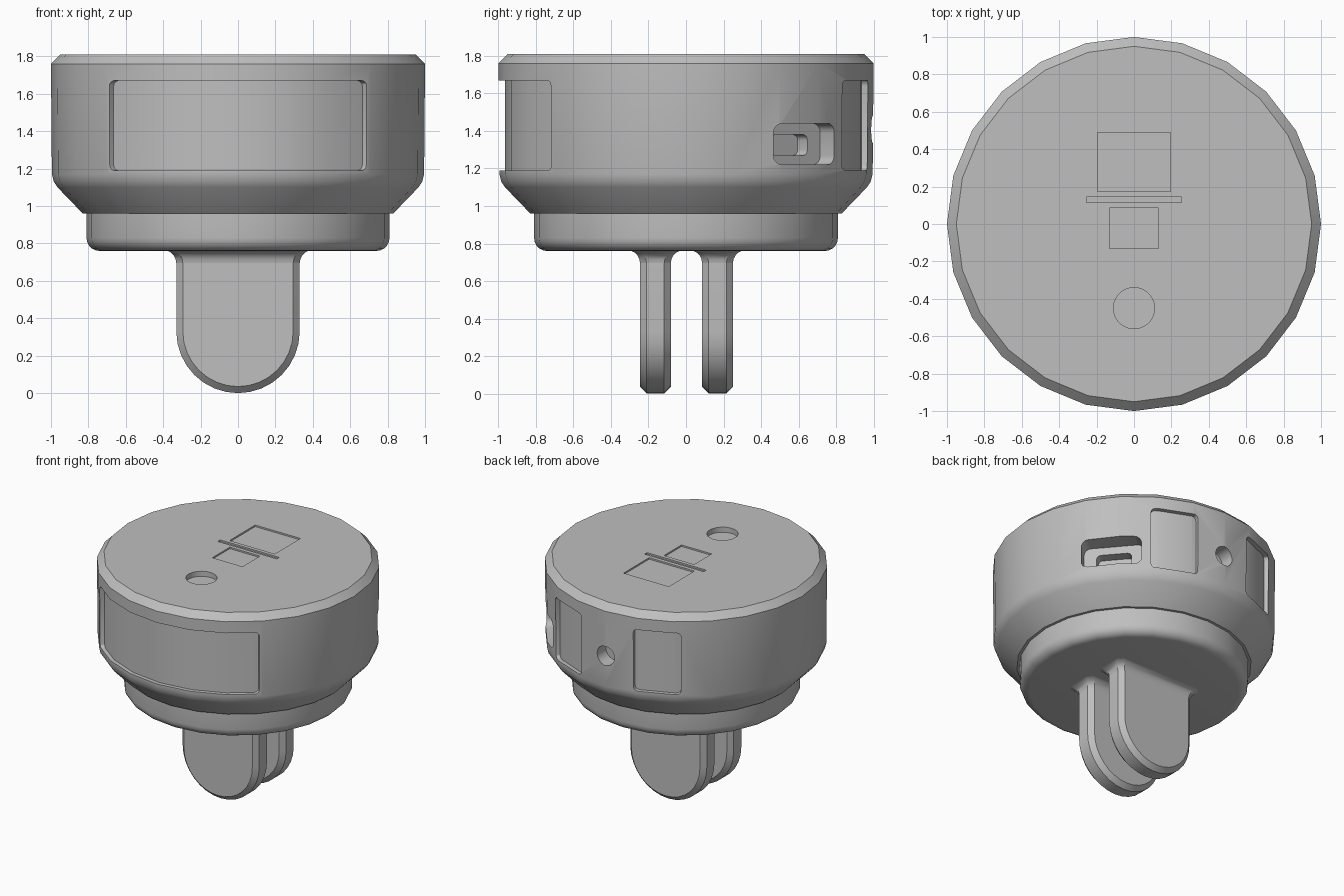
import bpy, bmesh, math
from math import sin, cos, radians, pi
from mathutils import Matrix

cube = bpy.data.objects.get("Cube")
if cube:
    bpy.data.objects.remove(cube, do_unlink=True)

GREY = (0.52, 0.52, 0.52, 1)
mat = bpy.data.materials.new("neutral grey")
mat.use_nodes = True
mat.diffuse_color = GREY
mat.node_tree.nodes["Principled BSDF"].inputs["Base Color"].default_value = GREY

SIDES = 24
STEP = 360 / SIDES


def make(name, bm):
    bmesh.ops.recalc_face_normals(bm, faces=bm.faces)
    me = bpy.data.meshes.new(name)
    bm.to_mesh(me)
    bm.free()
    me.materials.append(mat)
    ob = bpy.data.objects.new(name, me)
    bpy.context.scene.collection.objects.link(ob)
    return ob


def loft(name, rings):
    """Skin a stack of equal-length point rings and cap both ends."""
    bm = bmesh.new()
    loops = [[bm.verts.new(p) for p in ring] for ring in rings]
    for a, b in zip(loops, loops[1:]):
        for i in range(len(a)):
            j = (i + 1) % len(a)
            bm.faces.new((a[i], a[j], b[j], b[i]))
    bm.faces.new(loops[0])
    bm.faces.new(loops[-1])
    return make(name, bm)


def turned(name, profile, sides=SIDES, centre=(0, 0)):
    return loft(name, [[(centre[0] + r * cos(2 * pi * i / sides),
                         centre[1] + r * sin(2 * pi * i / sides), z)
                        for i in range(sides)] for r, z in profile])


def block(name, size, loc, angle=0, bevel=0):
    """Box turned about z, with the edges along its local x rounded."""
    bm = bmesh.new()
    bmesh.ops.create_cube(bm, size=1, matrix=Matrix.Diagonal((*size, 1)))
    if bevel:
        edges = [e for e in bm.edges
                 if abs(e.verts[0].co.x - e.verts[1].co.x) > size[0] / 2]
        bmesh.ops.bevel(bm, geom=edges, offset=bevel, segments=4,
                        profile=0.5, affect='EDGES')
    bm.transform(Matrix.Translation(loc) @ Matrix.Rotation(radians(angle), 4, 'Z'))
    return make(name, bm)


def panel_cutter(name, start, end, floor, z0, z1, bevel):
    """Curved slab following the faceted wall, with rounded corners."""
    marks = [k * STEP for k in range(2 * SIDES) if start < k * STEP < end]
    angles = [start] + marks + [end]

    def arc(radius):
        pts = []
        for a in angles:
            off = radians(a % STEP - STEP / 2)
            r = radius * cos(radians(STEP / 2)) / cos(off)
            pts.append((r * cos(radians(a)), r * sin(radians(a))))
        return pts
    outline = arc(floor) + arc(1.12)[::-1]
    ob = loft(name, [[(x, y, z) for x, y in outline] for z in (z0, z1)])
    bm = bmesh.new()
    bm.from_mesh(ob.data)
    ends = [radians(start), radians(end)]

    def is_corner(e):
        a, b = (v.co for v in e.verts)
        at_end = any(abs(sin(math.atan2(p.y, p.x) - t)) < 0.001
                     for t in ends for p in [a])
        return at_end and abs(a.z - b.z) < 0.001 and \
            abs(a.xy.length - b.xy.length) > 0.1
    bmesh.ops.bevel(bm, geom=[e for e in bm.edges if is_corner(e)],
                    offset=bevel, segments=3, profile=0.5, affect='EDGES')
    bm.to_mesh(ob.data)
    bm.free()
    return ob


def cut(target, cutter):
    mod = target.modifiers.new("cut", 'BOOLEAN')
    mod.operation = 'DIFFERENCE'
    mod.solver = 'EXACT'
    mod.object = cutter
    bpy.context.view_layer.objects.active = target
    bpy.ops.object.modifier_apply(modifier=mod.name)
    bpy.data.objects.remove(cutter, do_unlink=True)


# Housing with sloped shoulder and chamfered lid
housing = turned("housing", [(0.83, 0.96), (0.965, 1.1), (0.985, 1.13),
                             (0.995, 1.17), (1.0, 1.76), (0.95, 1.81)])

# Sunken label panels: one wide at the front, two narrow at the back
for start, end in [(226.3, 313.7), (57, 77), (103, 123)]:
    cut(housing, panel_cutter("panel_cutter", start, end, 0.965, 1.19, 1.67, 0.03))

# Connector port: outer opening and deeper socket
PORT = 40.5
for r, depth, width, z0, z1, bevel in [(0.985, 0.27, 0.43, 1.22, 1.44, 0.05),
                                       (0.83, 0.12, 0.25, 1.27, 1.38, 0.03)]:
    a = radians(PORT)
    cut(housing, block("port_cutter", (depth, width, z1 - z0),
                       (r * cos(a), r * sin(a), (z0 + z1) / 2), PORT, bevel))

# Round hole at the back
bm = bmesh.new()
bmesh.ops.create_cone(bm, cap_ends=True, segments=24, radius1=0.075,
                      radius2=0.075, depth=0.3)
bm.transform(Matrix.Translation((0, 1.03, 1.41)) @ Matrix.Rotation(pi / 2, 4, 'X'))
cut(housing, make("hole_cutter", bm))

# Round button well and shallow rectangular recesses in the lid
cut(housing, turned("well_cutter", [(0.11, 1.77), (0.11, 1.9)], 32, (0, -0.45)))
for w, y0, y1 in [(0.39, 0.175, 0.49), (0.51, 0.115, 0.145), (0.26, -0.13, 0.085)]:
    cut(housing, block("lid_cutter", (w, y1 - y0, 0.1), (0, (y0 + y1) / 2, 1.848)))

# Rounded neck below the housing
neck_profile = [(0.74 + 0.07 * sin(t * pi / 10), 0.83 - 0.07 * cos(t * pi / 10))
                for t in range(6)]
neck = turned("neck", neck_profile + [(0.81, 0.97)])


def prong_ring(inset, y):
    r = 0.33 - inset
    arc = [(r * cos(pi + pi * i / 16), y, 0.33 + r * sin(pi + pi * i / 16))
           for i in range(17)]
    return [(-r, y, 0.78)] + arc + [(r, y, 0.78)]


def foot_ring(y, grow, z, c=0.035):
    w, h = 0.33 + grow, 0.082 + grow
    corners = [(w, h - c), (w - c, h), (c - w, h), (-w, h - c),
               (-w, c - h), (c - w, -h), (w - c, -h), (w, c - h)]
    return [(px, y + py, z) for px, py in corners]


# Pair of mounting prongs with chamfered rims and flared feet
parts = [housing, neck]
for side, y in (("front", -0.163), ("back", 0.168)):
    parts.append(loft(side + "_prong", [
        prong_ring(i, y + d) for i, d in
        [(0.035, -0.082), (0, -0.047), (0, 0.047), (0.035, 0.082)]]))
    flare = [(0.07 * (1 - cos(t * pi / 10)), 0.695 + 0.07 * sin(t * pi / 10))
             for t in range(6)]
    parts.append(loft(side + "_prong_foot", [foot_ring(y, g, z) for g, z in flare]))

# Smooth shading with crisp edges
bpy.ops.object.select_all(action='DESELECT')
for ob in parts:
    ob.select_set(True)
bpy.context.view_layer.objects.active = housing
bpy.ops.object.shade_smooth_by_angle(angle=radians(30))
